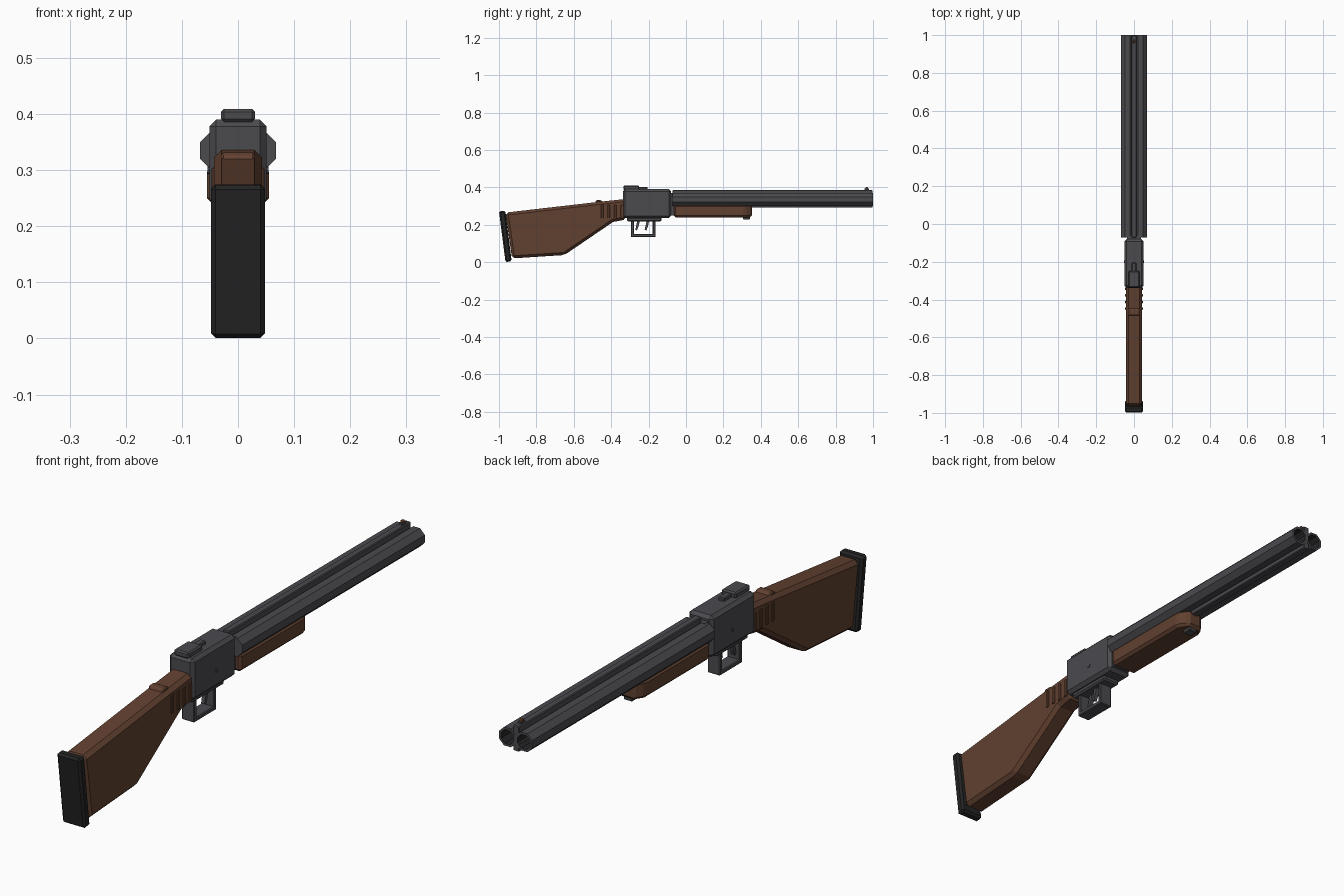
import bpy, bmesh, math
from mathutils import Matrix

cube = bpy.data.objects.get("Cube")
if cube:
    bpy.data.objects.remove(cube)


def material(name, rgb):
    m = bpy.data.materials.new(name)
    m.use_nodes = True
    m.diffuse_color = (*rgb, 1)
    m.node_tree.nodes["Principled BSDF"].inputs["Base Color"].default_value = (*rgb, 1)
    return m


METAL = material("gunmetal", (0.07, 0.07, 0.078))
WOOD = material("walnut", (0.12, 0.052, 0.03))
RUBBER = material("black rubber", (0.017, 0.017, 0.017))
BORE = material("dark bore", (0.02, 0.02, 0.022))
BEAD = material("copper bead", (0.25, 0.09, 0.03))


def finish(name, bm, mats, bevel=0):
    bmesh.ops.recalc_face_normals(bm, faces=bm.faces)
    me = bpy.data.meshes.new(name)
    bm.to_mesh(me)
    bm.free()
    for m in mats:
        me.materials.append(m)
    ob = bpy.data.objects.new(name, me)
    bpy.context.collection.objects.link(ob)
    if bevel:
        mod = ob.modifiers.new("chamfer", "BEVEL")
        mod.width = bevel
        mod.segments = 1
        mod.limit_method = "ANGLE"
        mod.angle_limit = math.radians(30)
    return ob


def side_prism(name, outline, half, mat, bevel=0, x=0):
    """Extrude a (y, z) outline across x."""
    bm = bmesh.new()
    face = bm.faces.new([bm.verts.new((x - half, y, z)) for y, z in outline])
    ext = bmesh.ops.extrude_face_region(bm, geom=[face])
    verts = [v for v in ext["geom"] if isinstance(v, bmesh.types.BMVert)]
    bmesh.ops.translate(bm, verts=verts, vec=(2 * half, 0, 0))
    return finish(name, bm, [mat], bevel)


def box(name, half, y0, y1, z0, z1, mat, bevel=0, x=0):
    return side_prism(name, [(y0, z0), (y1, z0), (y1, z1), (y0, z1)], half, mat, bevel, x)


# Shoulder stock, with a narrow wrist running into the receiver
side_prism("stock", [(-0.965, 0.265), (-0.47, 0.322), (-0.32, 0.338), (-0.32, 0.228),
                     (-0.39, 0.215), (-0.65, 0.038), (-0.93, 0.02)], 0.043, WOOD, 0.014)
side_prism("stock_comb_step", [(-0.49, 0.31), (-0.48, 0.331), (-0.455, 0.332), (-0.43, 0.31)],
           0.03, WOOD, 0.004)
side_prism("butt_pad", [(-1.0, 0.273), (-0.966, 0.275), (-0.932, 0.005), (-0.965, 0.0)],
           0.048, RUBBER, 0.008)

# Raised grip ridges on both sides of the wrist
for side, sx in (("left", 1), ("right", -1)):
    for i in range(4):
        y = -0.455 + i * 0.035
        side_prism(f"grip_ridge_{side}_{i + 1}",
                   [(y, 0.235), (y + 0.014, 0.235), (y + 0.014, 0.305), (y, 0.305)],
                   0.003, WOOD, 0.002, x=sx * 0.044)

# Receiver
box("receiver", 0.051, -0.338, -0.08, 0.235, 0.39, METAL, 0.012)
box("receiver_base", 0.036, -0.315, -0.13, 0.218, 0.24, METAL, 0.006)
box("top_lever", 0.03, -0.335, -0.25, 0.386, 0.409, METAL, 0.005)
box("safety_slider", 0.012, -0.26, -0.205, 0.386, 0.402, METAL, 0.003)
box("barrel_hinge", 0.036, -0.09, -0.06, 0.25, 0.37, METAL)
for side, sx in (("left", 1), ("right", -1)):
    bm = bmesh.new()
    bmesh.ops.create_cone(bm, cap_ends=True, segments=8, radius1=0.007, radius2=0.007, depth=0.006,
                          matrix=Matrix.Translation((sx * 0.051, -0.2, 0.3))
                          @ Matrix.Rotation(math.pi / 2, 4, "Y"))
    finish(f"receiver_pin_{side}", bm, [METAL])

# Trigger guard, a square loop, with two slanted triggers
GUARD = 0.026
box("guard_rear", GUARD, -0.294, -0.278, 0.136, 0.225, METAL, 0.003)
box("guard_front", GUARD, -0.178, -0.162, 0.136, 0.225, METAL, 0.003)
box("guard_bottom", GUARD, -0.294, -0.162, 0.134, 0.15, METAL, 0.003)
for name, y, x in (("rear_trigger", -0.268, -0.01), ("front_trigger", -0.218, 0.01)):
    side_prism(name, [(y + 0.008, 0.225), (y + 0.022, 0.225), (y + 0.014, 0.19), (y + 0.006, 0.17),
                      (y - 0.003, 0.173), (y + 0.002, 0.195)], 0.007, METAL, x=x)

# Twin octagonal barrels with recessed bores
APOTHEM, AXIS_Z = 0.034, 0.335
Y0, Y1 = -0.072, 1.0
for side, sx in (("left", 1), ("right", -1)):
    bm = bmesh.new()
    r = APOTHEM / math.cos(math.pi / 8)
    place = (Matrix.Translation((sx * APOTHEM, (Y0 + Y1) / 2, AXIS_Z))
             @ Matrix.Rotation(-math.pi / 2, 4, "X") @ Matrix.Rotation(math.pi / 8, 4, "Z"))
    bmesh.ops.create_cone(bm, cap_ends=True, segments=8, radius1=r, radius2=r,
                          depth=Y1 - Y0, matrix=place)
    bm.normal_update()
    muzzle = max(bm.faces, key=lambda f: f.calc_center_median().y)
    bmesh.ops.inset_region(bm, faces=[muzzle], thickness=0.009)
    old = set(bm.faces) - {muzzle}
    ext = bmesh.ops.extrude_discrete_faces(bm, faces=[muzzle])
    bore = ext["faces"][0]
    bmesh.ops.translate(bm, verts=list(bore.verts), vec=(0, -0.1, 0))
    for f in bm.faces:
        if f not in old:
            f.material_index = 1
    finish(f"barrel_{side}", bm, [METAL, BORE])

# Ribs joining the barrels, and the front sight
box("top_rib", 0.013, Y0, Y1 - 0.002, 0.345, 0.385, METAL, 0.003)
box("lower_rib", 0.013, Y0, Y1 - 0.002, 0.291, 0.325, METAL, 0.003)
box("sight_base", 0.006, 0.955, 0.978, 0.383, 0.393, METAL)
bm = bmesh.new()
bmesh.ops.create_icosphere(bm, subdivisions=1, radius=0.008,
                           matrix=Matrix.Translation((0, 0.966, 0.395)))
finish("sight_bead", bm, [BEAD])

# Fore-end with a tapered nose, and its latch below
bm = bmesh.new()
plan = [(-0.055, -0.065), (0.055, -0.065), (0.055, 0.315), (0.03, 0.352), (-0.03, 0.352), (-0.055, 0.315)]
face = bm.faces.new([bm.verts.new((x, y, 0.24)) for x, y in plan])
ext = bmesh.ops.extrude_face_region(bm, geom=[face])
bmesh.ops.translate(bm, verts=[v for v in ext["geom"] if isinstance(v, bmesh.types.BMVert)],
                    vec=(0, 0, 0.067))
finish("fore_end", bm, [WOOD], 0.01)
box("fore_end_latch", 0.018, 0.305, 0.342, 0.228, 0.245, METAL, 0.003)
